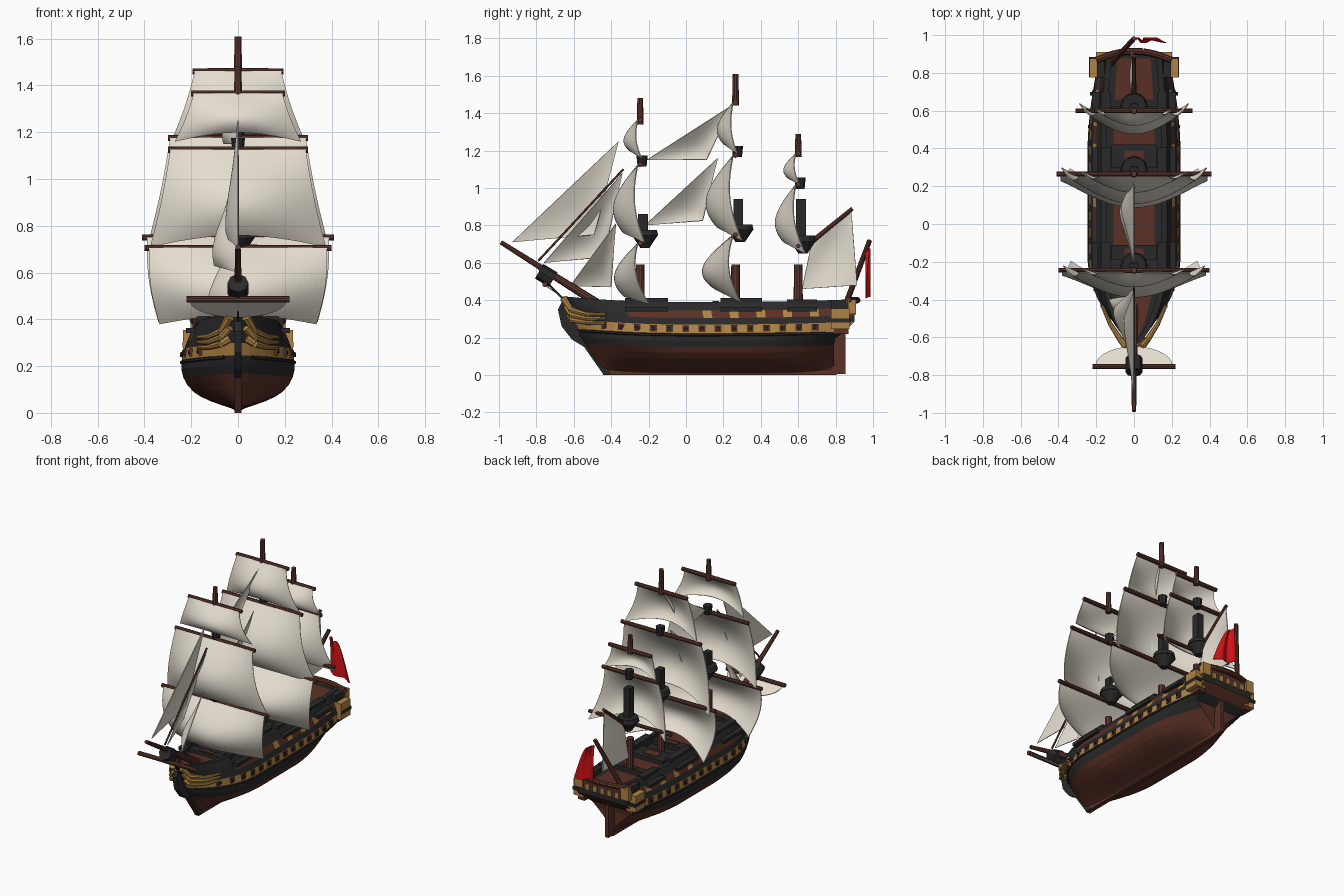
import bpy, bmesh, math
from mathutils import Vector

cube = bpy.data.objects.get("Cube")
if cube:
    bpy.data.objects.remove(cube, do_unlink=True)

COLOURS = {"hull_brown": (.103, .03, .019), "black_paint": (.022, .022, .023),
           "gold_paint": (.43, .23, .06), "mast_wood": (.12, .04, .028),
           "sail_cloth": (.78, .73, .63), "flag_red": (.62, .006, .008)}
MATS = {}
for label, rgb in COLOURS.items():
    m = bpy.data.materials.new(label)
    m.use_nodes = True
    m.diffuse_color = (*rgb, 1)
    bsdf = m.node_tree.nodes["Principled BSDF"]
    bsdf.inputs["Base Color"].default_value = (*rgb, 1)
    bsdf.inputs["Roughness"].default_value = .8
    MATS[label] = m
made = []


def finish(name, bm, *mats):
    bmesh.ops.remove_doubles(bm, verts=bm.verts, dist=.0005)
    bmesh.ops.recalc_face_normals(bm, faces=bm.faces)
    mesh = bpy.data.meshes.new(name)
    bm.to_mesh(mesh)
    bm.free()
    for mat in mats:
        mesh.materials.append(MATS[mat])
    ob = bpy.data.objects.new(name, mesh)
    bpy.context.collection.objects.link(ob)
    made.append(ob)
    return ob


def box(name, centre, size, mat):
    bm = bmesh.new()
    bmesh.ops.create_cube(bm, size=1)
    for v in bm.verts:
        v.co = Vector(a * b + c for a, b, c in zip(v.co, size, centre))
    return finish(name, bm, mat)


def spar(name, a, b, r1, r2, mat="mast_wood", sides=10):
    a, b = Vector(a), Vector(b)
    bm = bmesh.new()
    bmesh.ops.create_cone(bm, cap_ends=True, segments=sides, radius1=r1, radius2=r2,
                          depth=(b - a).length)
    turn = (b - a).to_track_quat('Z', 'Y')
    for v in bm.verts:
        v.co = turn @ v.co + (a + b) / 2
    return finish(name, bm, mat)


def sheet(name, point, mat="sail_cloth", n=32):
    """Thin cloth from point(s, t) with s and t in 0..1."""
    bm = bmesh.new()
    g = [[bm.verts.new(point(i / n, j / n)) for j in range(n + 1)] for i in range(n + 1)]
    for i in range(n):
        for j in range(n):
            bm.faces.new((g[i][j], g[i + 1][j], g[i + 1][j + 1], g[i][j + 1]))
    ob = finish(name, bm, mat)
    mod = ob.modifiers.new("thickness", 'SOLIDIFY')
    mod.thickness, mod.offset = .005, 0
    return ob


def patch(name, a, b, c, d, belly, mat="sail_cloth"):
    a, b, c, d, belly = map(Vector, (a, b, c, d, belly))
    return sheet(name, lambda s, t: a.lerp(b, s).lerp(d.lerp(c, s), t)
                 + belly * math.sin(math.pi * s) * math.sin(math.pi * t), mat)


# Hull: lofted half section, mirrored
LEVELS = [0, .01, .02, .035, .05, .07, .09, .12, .15, .185, .22, .27, .305, .345, .39]
BREADTH = [0, .012, .03, .075, .118, .16, .19, .217, .233, .242, .24, .23, .217, .2, .175]


def clamp(v):
    return max(0, min(1, v))


def hull_point(u, z):
    k = next(k for k in range(len(LEVELS) - 1) if z <= LEVELS[k + 1])
    f = (z - LEVELS[k]) / (LEVELS[k + 1] - LEVELS[k])
    w = BREADTH[k] * (1 - f) + BREADTH[k + 1] * f
    stem = -.44 - .7 * min(z, .2) - .35 * max(0, z - .2)
    stern = min(.9, .79 + 1.5 * max(0, z - .18))
    t = clamp(u / (.3 + 1.2 * max(0, .15 - z)))
    s = clamp((1 - u) / .35)
    end = .05 + .77 * clamp((z - .03) / .2)
    w *= (1 - (1 - t) ** 2) ** .7 * (end + (1 - end) * (1 - (1 - s) ** 2))
    lift = .03 * clamp(1 - u / .4) ** 2 + .015 * clamp(2 * u - 1) ** 2
    return Vector((w, stem + (stern - stem) * u, z + lift * clamp(z / .25)))


def hull_colour(k, i, u):
    if k < 8:
        return 0
    if k == 10:
        return 2
    if k == 12 and u > .2:
        return 2 if u > .42 and i % 6 < 2 else 0
    if k == 17:
        return 0 if u < .2 or .34 < u < .52 or .68 < u < .8 or .83 < u < .97 else 1
    return 1


bm = bmesh.new()
N = 64
rows = []
for i in range(N + 1):
    section = [hull_point(i / N, z) for z in LEVELS]
    x, y, z = section[-1]
    inner = max(0, x - .03)
    section += [(inner, y, z), (inner, y, z - .03), (inner * .75, y, z - .03), (0, y, z - .03)]
    rows.append([bm.verts.new(p) for p in section])
for i in range(N):
    for k in range(len(rows[0]) - 1):
        face = bm.faces.new((rows[i][k], rows[i + 1][k], rows[i + 1][k + 1], rows[i][k + 1]))
        face.material_index = hull_colour(k, i, i / N)
# Transom closing the stern
back = [bm.verts.new((0, v.co.y, v.co.z)) for v in rows[N][:len(LEVELS)]]
for k in range(len(LEVELS) - 1):
    face = bm.faces.new((rows[N][k], back[k], back[k + 1], rows[N][k + 1]))
    face.material_index = int(k in (9, 11))
hull = finish("hull", bm, "hull_brown", "black_paint", "gold_paint")
hull.modifiers.new("both_sides", 'MIRROR').use_clip = True

# Keel, rudder and beak
box("keel", (0, .18, .014), (.03, 1.25, .028), "hull_brown")
box("rudder", (0, .815, .115), (.025, .075, .22), "hull_brown")
bm = bmesh.new()
beak = [(-.44, .0), (-.545, .15), (-.61, .19), (-.665, .26), (-.685, .35), (-.665, .39),
        (-.64, .36), (-.6, .28), (-.5, .17), (-.4, 0)]
base = bm.faces.new([bm.verts.new((-.016, y, z)) for y, z in beak])
out = bmesh.ops.extrude_face_region(bm, geom=[base])["geom"]
bmesh.ops.translate(bm, vec=(.032, 0, 0), verts=[g for g in out if isinstance(g, bmesh.types.BMVert)])
for face in bm.faces:
    face.material_index = int(face.calc_center_median().z > .14)
finish("stem_and_beak", bm, "hull_brown", "black_paint")

for side, tag in ((1, "left"), (-1, "right")):
    # Head rails sweeping to the beak
    for n, drop in enumerate((0, .045, .09)):
        path = [(.035, -.655 + drop * .4, .41 - drop), (.07, -.615, .35 - drop * .6),
                (.125, -.53, .325 - drop * .5), (.17, -.43, .325 - drop * .5)]
        for j in range(3):
            a, b = [(side * x, y, z) for x, y, z in path[j:j + 2]]
            spar(f"head_rail_{tag}_{n}_{j}", a, b, .02 - .004 * j, .016 - .004 * j, "gold_paint", 8)
    # Gun ports and muzzles
    for n in range(14):
        p = hull_point(.11 + n * .058, .248)
        box(f"gun_port_{tag}_{n}", (side * (p.x - .006), p.y, p.z), (.022, .036, .036), "hull_brown")
        spar(f"gun_{tag}_{n}", (side * p.x, p.y, p.z), (side * (p.x + .013), p.y, p.z), .01, .008,
             "black_paint", 8)
    # Wale, channels and rail nettings
    for j in range(24):
        a, b = hull_point(.02 + j * .04, .215), hull_point(.06 + j * .04, .215)
        a.x, b.x = a.x * side, b.x * side
        spar(f"wale_{tag}_{j}", a, b, .008, .008, "black_paint", 6)
    for n, (y, length) in enumerate(((-.21, .23), (.295, .22), (.62, .16))):
        box(f"channel_{tag}_{n}", (side * .2, y, .352), (.045, length, .022), "black_paint")
        box(f"netting_{tag}_{n}", (side * .15, y, .385), (.05, length, .055 if n < 2 else .04), "black_paint")
    # Quarter gallery
    box(f"quarter_gallery_{tag}", (side * .197, .825, .3), (.076, .1, .11), "gold_paint")
    box(f"gallery_band_{tag}", (side * .197, .83, .292), (.08, .106, .022), "black_paint")
    box(f"gallery_foot_{tag}", (side * .18, .83, .235), (.05, .08, .03), "hull_brown")
    box(f"gallery_roof_{tag}", (side * .175, .83, .375), (.04, .11, .05), "black_paint")
    box(f"gallery_gold_end_{tag}", (side * .172, .89, .365), (.06, .04, .08), "gold_paint")

# Stern rail and windows
arc = [Vector((-.2 + .05 * i, .915 - 1.2 * (-.2 + .05 * i) ** 2, .4)) for i in range(9)]
for i in range(8):
    spar(f"stern_rail_{i}", arc[i], arc[i + 1], .018, .018, "hull_brown", 8)
for i in range(5):
    box(f"stern_window_{i}", ((i - 2) * .055, .903, .34), (.03, .008, .04), "gold_paint")

# Deck hatches and cross frames
for n, (y, length) in enumerate(((-.33, .05), (-.15, .08), (.16, .07), (.36, .12), (.6, .05))):
    box(f"deck_frame_{n}", (0, y, .375), (.24, length, .03), "black_paint")
    box(f"hatch_{n}", (0, y, .385), (.1, length * .5, .02), "hull_brown")


# Masts, tops, yards and square sails
def square_sail(name, y, yard, top, foot, z1, z2, bulge, tail, arch):
    def point(s, t):
        q = 2 * s - 1
        c = math.cos(q * math.pi / 2)
        centre = bulge * math.sin(math.pi * .8 * t)
        edge = .2 * bulge * math.sin(math.pi * t) - tail * t * t
        half = top + (foot - top) * t + (.015 if foot < top else -.008) * math.sin(math.pi * t)
        return (q * half, y - .012 - centre * c - edge * (1 - c),
                z1 - (z1 - z2) * t + arch * c * t * t)
    sheet(name + "_sail", point)
    for side, tag in ((1, "left"), (-1, "right")):
        spar(f"{name}_yard_{tag}", (0, y, z1), (side * yard, y, z1), .014, .013)


masts = {"fore": (-.245, 1.34, 1.48, .71, .86, 1.145), "main": (.265, 1.44, 1.61, .74, .94, 1.195),
         "mizzen": (.6, 1.165, 1.29, .68, .94, 1.025)}
for name, (y, pole, top, platform, cap, trees) in masts.items():
    spar(name + "_lower_mast", (0, y, .33), (0, y, .59), .025, .023)
    spar(name + "_upper_mast", (0, y, pole), (0, y, top), .019, .015)
    spar(name + "_top_base", (0, y + .025, platform - .03), (0, y + .025, platform + .035), .025, .068,
         "black_paint", 12)
    spar(name + "_top_rim", (0, y + .025, platform + .035), (0, y + .025, platform + .065), .072, .064,
         "black_paint", 12)
    box(name + "_mast_cap", (0, y + .015, (platform + cap) / 2 + .03), (.042, .052, cap - platform - .06),
        "black_paint")
    spar(name + "_crosstrees", (0, y + .01, trees - .03), (0, y + .01, trees + .03), .024, .03,
         "black_paint", 8)

square_sail("fore_topgallant", -.245, .2, .19, .27, 1.365, 1.16, .075, .02, .04)
square_sail("fore_topsail", -.245, .3, .29, .375, 1.125, .71, .13, .035, .05)
square_sail("fore_course", -.245, .4, .38, .335, .705, .38, .125, .06, .04)
square_sail("main_topgallant", .265, .195, .185, .275, 1.46, 1.185, .085, .02, .05)
square_sail("main_topsail", .265, .3, .29, .385, 1.175, .72, .145, .045, .07)
square_sail("main_course", .265, .41, .39, .34, .75, .39, .165, .04, .07)
square_sail("mizzen_topgallant", .6, .16, .15, .2, 1.185, 1.02, .065, .02, .03)
square_sail("mizzen_topsail", .6, .21, .2, .29, 1.02, .65, .11, .05, .06)
spar("mizzen_lower_yard", (-.31, .6, .69), (.31, .6, .69), .012, .012)

# Bowsprit with its spritsail
spar("bowsprit", (0, -.42, .35), (0, -.78, .577), .024, .018)
spar("jib_boom", (0, -.7, .527), (0, -.99, .71), .017, .012)
spar("bowsprit_cap", (0, -.71, .51), (0, -.785, .555), .045, .045, "black_paint", 8)
spar("spritsail_yard", (-.22, -.755, .485), (.22, -.755, .485), .014, .014)


def spritsail_point(s, t):
    angle = t * math.pi / 2
    return ((2 * s - 1) * .205 * math.cos(angle), -.755 + .105 * math.sin(angle),
            .48 - .07 * math.sin(angle))


sheet("spritsail", spritsail_point)

# Jibs, staysails and stay
for n, (tack, peak, clew, belly) in enumerate([
        ((0, -.93, .71), (0, -.36, 1.25), (-.05, -.49, .75), .02),
        ((0, -.76, .6), (0, -.34, 1.08), (-.1, -.44, .63), .045),
        ((0, -.62, .475), (0, -.375, .81), (-.13, -.4, .47), .03),
        ((0, -.21, 1.15), (0, .25, 1.445), (-.06, .11, 1.15), .03),
        ((0, -.22, .8), (0, .17, 1.16), (-.07, .09, .825), .03)]):
    patch(f"staysail_{n}", tack, peak, clew, clew, (-belly, 0, 0))
spar("fore_stay", (0, -.79, .61), (0, -.335, 1.1), .006, .006, "mast_wood", 6)
spar("bob_stay", (0, -.74, .49), (0, -.65, .4), .006, .006, "black_paint", 6)

# Spanker with gaff
spar("spanker_gaff", (0, .62, .67), (0, .89, .89), .014, .011)
patch("spanker", (0, .62, .46), (0, .67, .7), (0, .885, .87), (-.01, .915, .48), (-.02, 0, .01))

# Flag on its slanted pole
spar("flag_pole", (-.13, .84, .34), (0, .982, .72), .016, .013)


def flag_point(s, t):
    width = .05 + .11 * t ** .7
    return (.01 + width * s, .973 + .012 * math.sin(s * 9 + t * 2), .68 - .24 * t - .03 * s)


sheet("flag", flag_point, "flag_red")

# Smooth shading with kept edges
for ob in bpy.context.view_layer.objects:
    ob.select_set(ob in made)
bpy.context.view_layer.objects.active = hull
bpy.ops.object.shade_smooth_by_angle(angle=math.radians(35))
